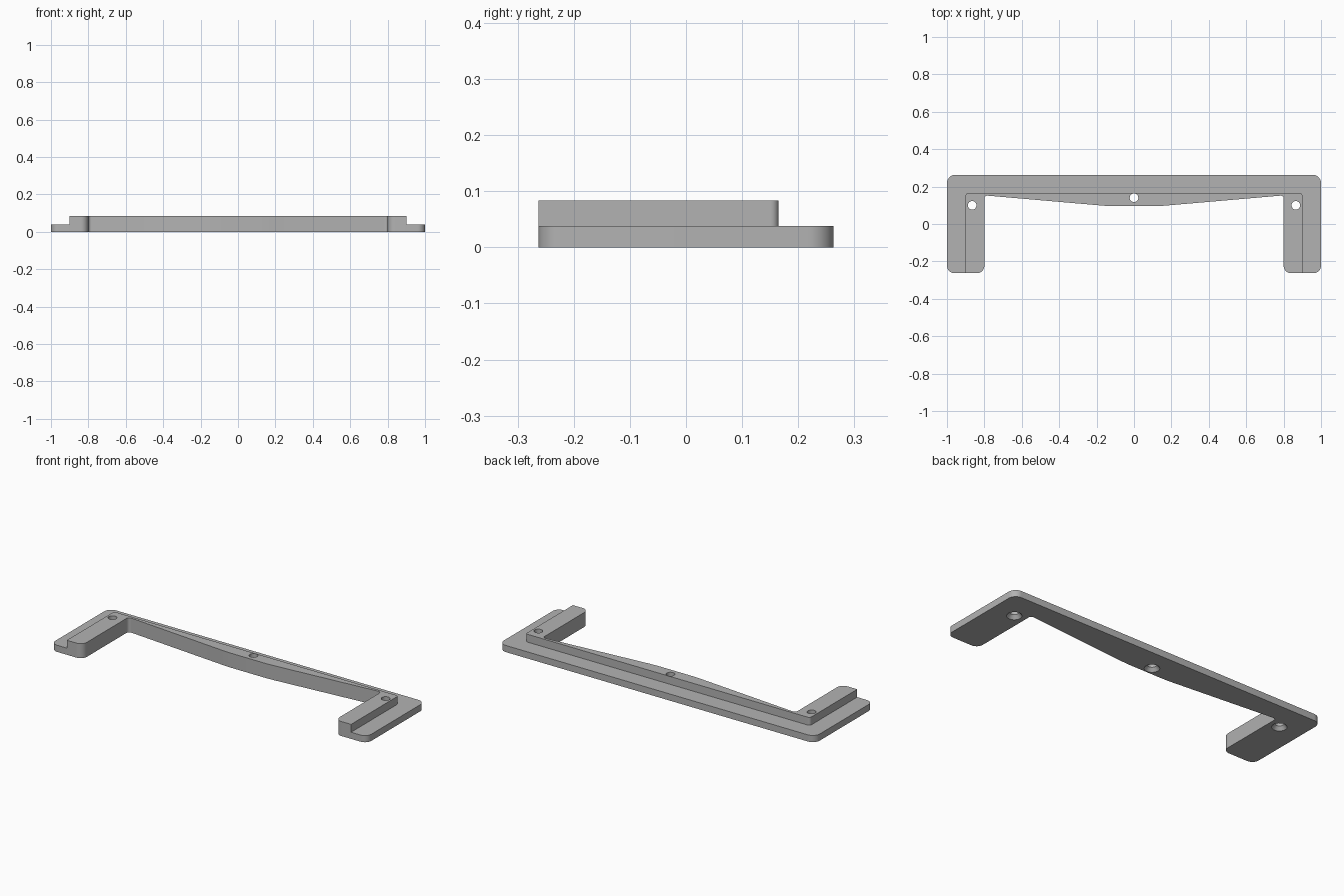
import bpy, bmesh, math
from mathutils import Vector

cube = bpy.data.objects.get("Cube")
if cube:
    bpy.data.objects.remove(cube, do_unlink=True)

FLANGE_TOP, LIP_TOP = 0.038, 0.083
BACK, FRONT = 0.263, -0.263

grey = bpy.data.materials.new("plain_grey")
grey.use_nodes = True
grey.diffuse_color = (0.45, 0.45, 0.45, 1)
grey.node_tree.nodes["Principled BSDF"].inputs["Base Color"].default_value = grey.diffuse_color


def rounded(corners):
    """Round each (x, y, radius) corner of a closed outline."""
    out = []
    for i, (x, y, r) in enumerate(corners):
        p = Vector((x, y))
        if r == 0:
            out.append(p)
            continue
        a = (Vector(corners[i - 1][:2]) - p).normalized()
        b = (Vector(corners[(i + 1) % len(corners)][:2]) - p).normalized()
        half = a.angle(b) / 2
        centre = p + (a + b).normalized() * r / math.sin(half)
        start = p + a * r / math.tan(half) - centre
        end = p + b * r / math.tan(half) - centre
        sweep = math.pi - 2 * half
        steps = 10
        for k in range(steps + 1):
            t = k / steps
            out.append(centre + (start * math.sin((1 - t) * sweep)
                                 + end * math.sin(t * sweep)) / math.sin(sweep))
    return out


def new_object(name, bm):
    bmesh.ops.recalc_face_normals(bm, faces=bm.faces)
    mesh = bpy.data.meshes.new(name)
    bm.to_mesh(mesh)
    bm.free()
    mesh.materials.append(grey)
    obj = bpy.data.objects.new(name, mesh)
    bpy.context.collection.objects.link(obj)
    return obj


def prism(name, outline, z0, z1):
    bm = bmesh.new()
    face = bm.faces.new([bm.verts.new((p.x, p.y, z0)) for p in outline])
    top = bmesh.ops.extrude_face_region(bm, geom=[face])["geom"]
    verts = [v for v in top if isinstance(v, bmesh.types.BMVert)]
    bmesh.ops.translate(bm, verts=verts, vec=(0, 0, z1 - z0))
    return new_object(name, bm)


def combine(obj, other, operation):
    mod = obj.modifiers.new(operation.title(), "BOOLEAN")
    mod.operation, mod.solver, mod.object = operation, "EXACT", other
    bpy.context.view_layer.objects.active = obj
    bpy.ops.object.modifier_apply(modifier=mod.name)
    bpy.data.objects.remove(other, do_unlink=True)


def frame_outline(half_width, back, back_radius, end_radius):
    """U-shaped outline sharing the inner edge, mirrored about x = 0."""
    right = [(half_width, back, back_radius), (half_width, FRONT, end_radius),
             (0.8, FRONT, 0.04), (0.8, 0.153, 0.016), (0.13, 0.095, 1.0)]
    return rounded(right + [(-x, y, r) for x, y, r in reversed(right)])


# Thin outer flange with a raised inner lip
frame = prism("bracket_frame", frame_outline(1, BACK, 0.045, 0.04), 0, FLANGE_TOP)
lip = prism("raised_lip", frame_outline(0.9, 0.165, 0.014, 0), FLANGE_TOP, LIP_TOP)
combine(frame, lip, "UNION")

# Screw holes, countersunk from below
HOLE, SINK, DEPTH = 0.023, 0.039, 0.02
for x, y in ((0, 0.14), (0.865, 0.1), (-0.865, 0.1)):
    bm = bmesh.new()
    rings = []
    slope = (SINK - HOLE) / DEPTH
    for radius, z in ((SINK + 0.01 * slope, -0.01), (HOLE, DEPTH), (HOLE, LIP_TOP + 0.02)):
        rings.append([bm.verts.new((x + radius * math.cos(a), y + radius * math.sin(a), z))
                      for a in (math.tau * k / 32 for k in range(32))])
    for low, high in zip(rings, rings[1:]):
        for k in range(32):
            bm.faces.new((low[k - 1], low[k], high[k], high[k - 1]))
    bm.faces.new(rings[0])
    bm.faces.new(rings[-1])
    cutter = new_object("hole_cutter", bm)
    cutter.hide_render = True
    combine(frame, cutter, "DIFFERENCE")

bpy.ops.object.select_all(action="DESELECT")
frame.select_set(True)
bpy.context.view_layer.objects.active = frame
bpy.ops.object.shade_smooth_by_angle(angle=math.radians(30))
